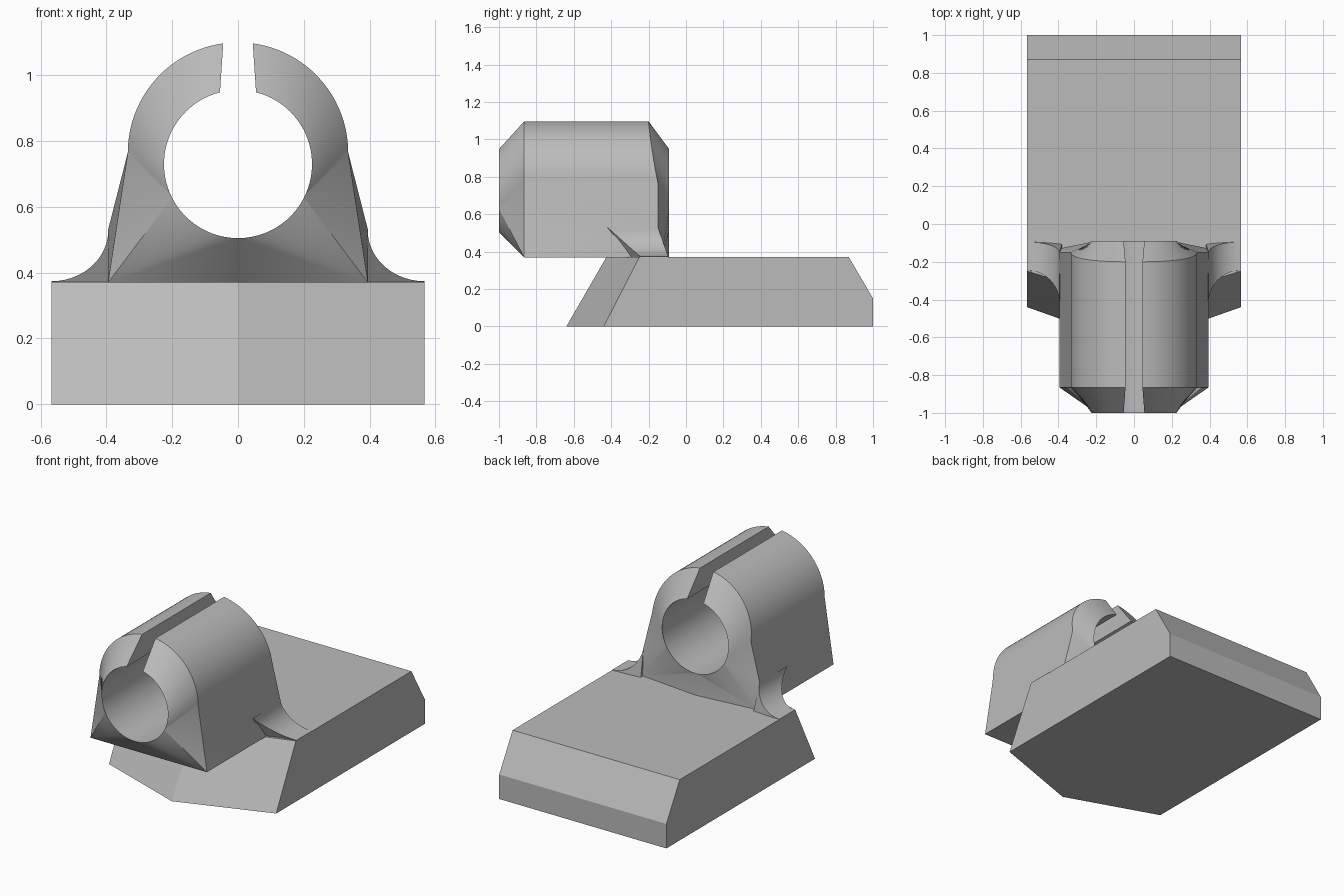
import bpy
import bmesh
from math import sin, cos, radians, pi

if "Cube" in bpy.data.objects:
    bpy.data.objects.remove(bpy.data.objects["Cube"], do_unlink=True)

grey = bpy.data.materials.new("light_grey")
grey.use_nodes = True
colour = (0.5, 0.5, 0.5, 1)
grey.diffuse_color = colour
grey.node_tree.nodes["Principled BSDF"].inputs["Base Color"].default_value = colour


def loft(name, loops, closed=True, caps=False, smooth=True):
    """Skin loops of equal length, mirrored across x = 0."""
    bm = bmesh.new()
    rings = [[bm.verts.new(p) for p in loop] for loop in loops]
    n = len(rings[0])
    pairs = list(zip(rings, rings[1:]))
    if closed:
        pairs.append((rings[-1], rings[0]))
    for a, b in pairs:
        for i in range(n if caps else n - 1):
            j = (i + 1) % n
            bm.faces.new((a[i], a[j], b[j], b[i]))
    if caps:
        bm.faces.new(rings[0])
        bm.faces.new(rings[-1])
    else:
        bm.faces.new([r[0] for r in rings])
    bmesh.ops.remove_doubles(bm, verts=bm.verts, dist=0.0005)
    # Open the centre plane so that the mirrored halves join
    middle = [f for f in bm.faces if all(abs(v.co.x) < 1e-4 for v in f.verts)]
    bmesh.ops.delete(bm, geom=middle, context='FACES')
    bmesh.ops.recalc_face_normals(bm, faces=bm.faces)
    mesh = bpy.data.meshes.new(name)
    bm.to_mesh(mesh)
    bm.free()
    mesh.materials.append(grey)
    ob = bpy.data.objects.new(name, mesh)
    bpy.context.collection.objects.link(ob)
    bpy.ops.object.select_all(action='DESELECT')
    ob.select_set(True)
    bpy.context.view_layer.objects.active = ob
    mirror = ob.modifiers.new("Mirror", 'MIRROR')
    mirror.merge_threshold = 0.0005
    bpy.ops.object.modifier_apply(modifier="Mirror")
    if smooth:
        bpy.ops.object.shade_smooth_by_angle(angle=radians(22))
    return ob


# Base slab: pointed sloping front and chamfered back
def slab_section(x, shift):
    side = [(-0.64 + shift, 0), (1, 0), (1, 0.15), (0.87, 0.372), (-0.425 + shift * 0.88, 0.372)]
    return [(x, y, z) for y, z in side]


loft("base", [slab_section(0, 0), slab_section(0.567, 0.2)], closed=False, caps=True, smooth=False)


# Split sleeve: hole rims and outer outlines, listed from the slot downwards
def hole(deg, y):
    a = radians(deg)
    return (0.225 * sin(a), y, 0.73 + 0.225 * cos(a))


def arc(deg, y):
    a = radians(deg)
    return (0.335 * sin(a), y, 0.765 + 0.335 * cos(a))


hole_front, hole_back, outer_front, outer_back = [], [], [], []


def station(hole_deg, front, back):
    hole_front.append(hole(hole_deg, -1))
    hole_back.append(hole(hole_deg, -0.09))
    outer_front.append(front)
    outer_back.append(back)


steps = 24
for i in range(steps + 1):
    t = i / steps
    deg = 7.7 + (90 - 7.7) * t
    station(14.1 + (117 - 14.1) * t, arc(deg, -0.865), arc(deg, -0.2 + 0.05 * t * t))
corner_front, corner_back = (0.395, -0.865, 0.37), (0.395, -0.13, 0.37)
station(117, corner_front, (0.395, -0.15, 0.53))
for i in range(13):
    station(117 + 63 * i / 12, corner_front, corner_back)
station(180, (0, -0.865, 0.37), (0, -0.09, 0.37))
loft("split_sleeve", [hole_front, outer_front, outer_back, hole_back])

# Concave fillets blending the sleeve into the base
front_end, back_end = [], []
for i in range(13):
    a = pi / 2 * i / 12
    x, z = 0.567 - 0.173 * cos(a), 0.53 - 0.156 * sin(a)
    front_end.append((x, -0.42 + 0.175 * sin(a), z))
    back_end.append((x, -0.15 + 0.055 * sin(a), z))
for x, z, y in ((0.566, 0.34, -0.22), (0.38, 0.34, -0.28)):
    front_end.append((x, y, z))
    back_end.append((x, -0.1, z))
loft("fillet", [front_end, back_end], closed=False, caps=True)
